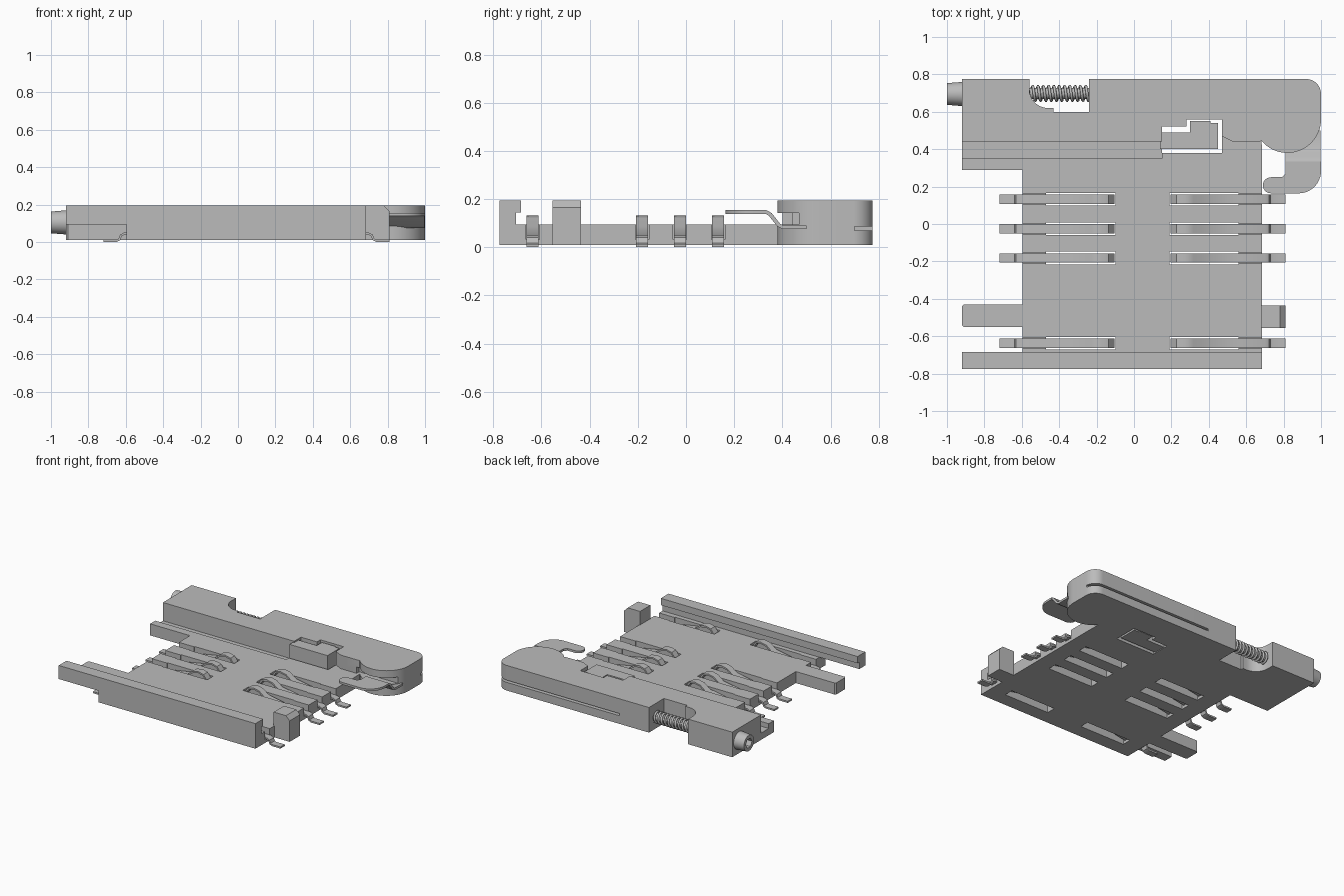
import bpy, math
from mathutils import Vector

if "Cube" in bpy.data.objects:
    bpy.data.objects.remove(bpy.data.objects["Cube"], do_unlink=True)

GREY = (0.5, 0.5, 0.5, 1)
mat = bpy.data.materials.new("plain_grey")
mat.use_nodes = True
mat.diffuse_color = GREY
mat.node_tree.nodes["Principled BSDF"].inputs["Base Color"].default_value = GREY


def finish(ob, angle=30):
    ob.data.materials.clear()
    ob.data.materials.append(mat)
    bpy.ops.object.select_all(action='DESELECT')
    ob.select_set(True)
    bpy.context.view_layer.objects.active = ob
    bpy.ops.object.shade_smooth_by_angle(angle=math.radians(angle))
    return ob


def prism(name, pts, lo, hi, axis='z'):
    """Extrude a 2D outline along one axis."""
    place = {'z': lambda p, t: (p[0], p[1], t),
             'y': lambda p, t: (p[0], t, p[1]),
             'x': lambda p, t: (t, p[0], p[1])}[axis]
    n = len(pts)
    verts = [place(p, t) for t in (lo, hi) for p in pts]
    faces = [list(range(n))[::-1], list(range(n, 2 * n))]
    faces += [(i, (i + 1) % n, n + (i + 1) % n, n + i) for i in range(n)]
    area = sum(pts[i - 1][0] * pts[i][1] - pts[i][0] * pts[i - 1][1] for i in range(n))
    if (area < 0) != (axis == 'y'):
        faces = [tuple(f)[::-1] for f in faces]
    me = bpy.data.meshes.new(name)
    me.from_pydata(verts, [], faces)
    ob = bpy.data.objects.new(name, me)
    bpy.context.collection.objects.link(ob)
    return finish(ob)


def box(name, x0, x1, y0, y1, z0, z1):
    return prism(name, [(x0, y0), (x1, y0), (x1, y1), (x0, y1)], z0, z1)


def arc(cx, cy, r, a0, a1, n=12):
    return [(cx + r * math.cos(math.radians(a0 + (a1 - a0) * i / n)),
             cy + r * math.sin(math.radians(a0 + (a1 - a0) * i / n))) for i in range(n + 1)]


def cut(ob, cutters):
    for c in cutters:
        c.hide_render = True
        m = ob.modifiers.new("cut", 'BOOLEAN')
        m.operation, m.solver, m.object = 'DIFFERENCE', 'EXACT', c
        bpy.context.view_layer.objects.active = ob
        bpy.ops.object.modifier_apply(modifier=m.name)
        bpy.data.objects.remove(c, do_unlink=True)


def ribbon(name, path, thick, lo, hi, axis):
    """Bent sheet strip following a side profile."""
    up, down = [], []
    for i, p in enumerate(path):
        d = Vector(path[min(i + 1, len(path) - 1)]) - Vector(path[max(i - 1, 0)])
        nrm = Vector((-d.y, d.x)).normalized() * thick / 2
        up.append(tuple(Vector(p) + nrm))
        down.append(tuple(Vector(p) - nrm))
    return prism(name, up + down[::-1], lo, hi, axis)


ROWS = (0.133, -0.025, -0.182, -0.637)
MIRROR = 0.09           # contacts mirror about x = MIRROR / 2
FLOOR, TOP = 0.095, 0.195

# Shared outline of the rear edge: lever housing, rear corner and spring notch
bulge = arc(0.82, 0.56, 0.18, 220, 360, 20)
rear = (bulge + arc(0.92, 0.695, 0.08, 0, 90)
        + [(-0.24, 0.775), (-0.24, 0.6), (-0.43, 0.6), (-0.43, 0.62)]
        + arc(-0.46, 0.72, 0.1, 270, 180, 8) + [(-0.56, 0.775), (-0.92, 0.775)])

# Floor plate with side tabs
base = prism("base_plate", [(-0.595, -0.77), (0.685, -0.77), (0.685, 0.38)] + rear
             + [(-0.92, 0.29), (-0.595, 0.29), (-0.595, -0.43), (-0.91, -0.43), (-0.92, -0.44),
                (-0.92, -0.54), (-0.91, -0.55), (-0.595, -0.55)], 0.01, FLOOR)
cutters = [box("trough_cut", -1, 0.15, 0.35, 0.44, 0.06, 0.2),
           prism("slider_cut", [(0.15, 0.38), (0.47, 0.38), (0.47, 0.56), (0.28, 0.56),
                                (0.28, 0.52), (0.15, 0.52)], -0.1, 0.3),
           box("lever_slot_cut", 0, 1.1, 0.7, 0.9, 0.07, 0.086)]
for y in ROWS:
    for flip in (False, True):
        spans = [(-0.47, -0.1, 0.034, -0.1), (-0.7, -0.44, 0.028, 0.032)]
        for a, b, w, z in spans:
            if flip:
                a, b = MIRROR - b, MIRROR - a
            cutters.append(box("contact_cut", a, b, y - w, y + w, z, 0.3))
cut(base, cutters)
finish(base)

# Raised rear housing over the lever and spring
cover = prism("rear_housing", [(-0.92, 0.44), (0.15, 0.44), (0.15, 0.52), (0.28, 0.52),
                               (0.28, 0.56), (0.47, 0.56), (0.47, 0.47), (0.53, 0.44),
                               (0.67, 0.44)] + rear, FLOOR, TOP)
cut(cover, [box("lever_gap_cut", 0.66, 1.1, 0.3, 0.47, 0.05, 0.142)])
finish(cover)

# Front guide rail with card groove
prism("front_rail", [(-0.775, FLOOR), (-0.705, FLOOR), (-0.705, 0.145), (-0.685, 0.145),
                     (-0.685, TOP), (-0.775, TOP)], -0.92, 0.685, 'x')
box("front_rail_foot", -0.595, 0.685, -0.775, -0.685, 0.01, FLOOR)

# Card stop with chamfered top
prism("card_stop", [(0.68, 0.01), (0.81, 0.01), (0.81, 0.165), (0.78, TOP), (0.68, TOP)],
      -0.555, -0.435, 'y')

# Slider that pushes the card
prism("slider", [(0.14, 0.4), (0.45, 0.4), (0.45, 0.54), (0.41, 0.54), (0.41, 0.55),
                 (0.3, 0.55), (0.3, 0.49), (0.14, 0.49)], 0.015, 0.185)

# Spring contacts, mirrored left and right
contact = [(-0.72, 0.007), (-0.65, 0.007), (-0.634, 0.014), (-0.626, 0.036), (-0.61, 0.044),
           (-0.47, 0.044), (-0.27, 0.08), (-0.225, 0.115), (-0.18, 0.125), (-0.14, 0.115),
           (-0.11, 0.075)]
for i, y in enumerate(ROWS):
    ribbon("right_contact_%d" % i, contact, 0.012, y - 0.025, y + 0.025, 'y')
    ribbon("left_contact_%d" % i, [(MIRROR - x, z) for x, z in contact], 0.012,
           y - 0.025, y + 0.025, 'y')

# Eject lever: hooked finger plate and bent neck
prism("lever_hook", [(0.81, 0.335), (0.81, 0.27), (0.79, 0.25)]
      + arc(0.732, 0.207, 0.043, 90, 270) + arc(0.88, 0.284, 0.12, 270, 360)
      + [(1.0, 0.335)], 0.138, 0.154)
ribbon("lever_neck", [(0.32, 0.146), (0.335, 0.145), (0.35, 0.136), (0.385, 0.092),
                      (0.4, 0.084), (0.5, 0.083)], 0.016, 0.81, 0.998, 'x')

# Coil spring on its rod
turns, steps = 12, 16
cu = bpy.data.curves.new("coil_spring", 'CURVE')
cu.dimensions = '3D'
cu.bevel_depth, cu.bevel_resolution = 0.008, 1
sp = cu.splines.new('POLY')
sp.points.add(turns * steps)
for i, p in enumerate(sp.points):
    a = 2 * math.pi * i / steps
    p.co = (-0.57 + 0.34 * i / (turns * steps), 0.698 + 0.038 * math.cos(a),
            0.1 + 0.038 * math.sin(a), 1)
coil = bpy.data.objects.new("coil_spring", cu)
bpy.context.collection.objects.link(coil)
cu.materials.append(mat)
prism("spring_rod", arc(0.698, 0.1, 0.03, 0, 345, 23), -0.58, -0.22, 'x')

# End plug with hexagonal socket
bpy.ops.mesh.primitive_cone_add(vertices=32, radius1=0.066, radius2=0.058, depth=0.1,
                                location=(-0.95, 0.695, 0.105),
                                rotation=(0, -math.pi / 2, 0))
plug = bpy.context.object
plug.name = "end_plug"
cut(plug, [prism("socket_cut", arc(0.695, 0.105, 0.036, 0, 300, 5), -1.1, -0.95, 'x')])
finish(plug)
